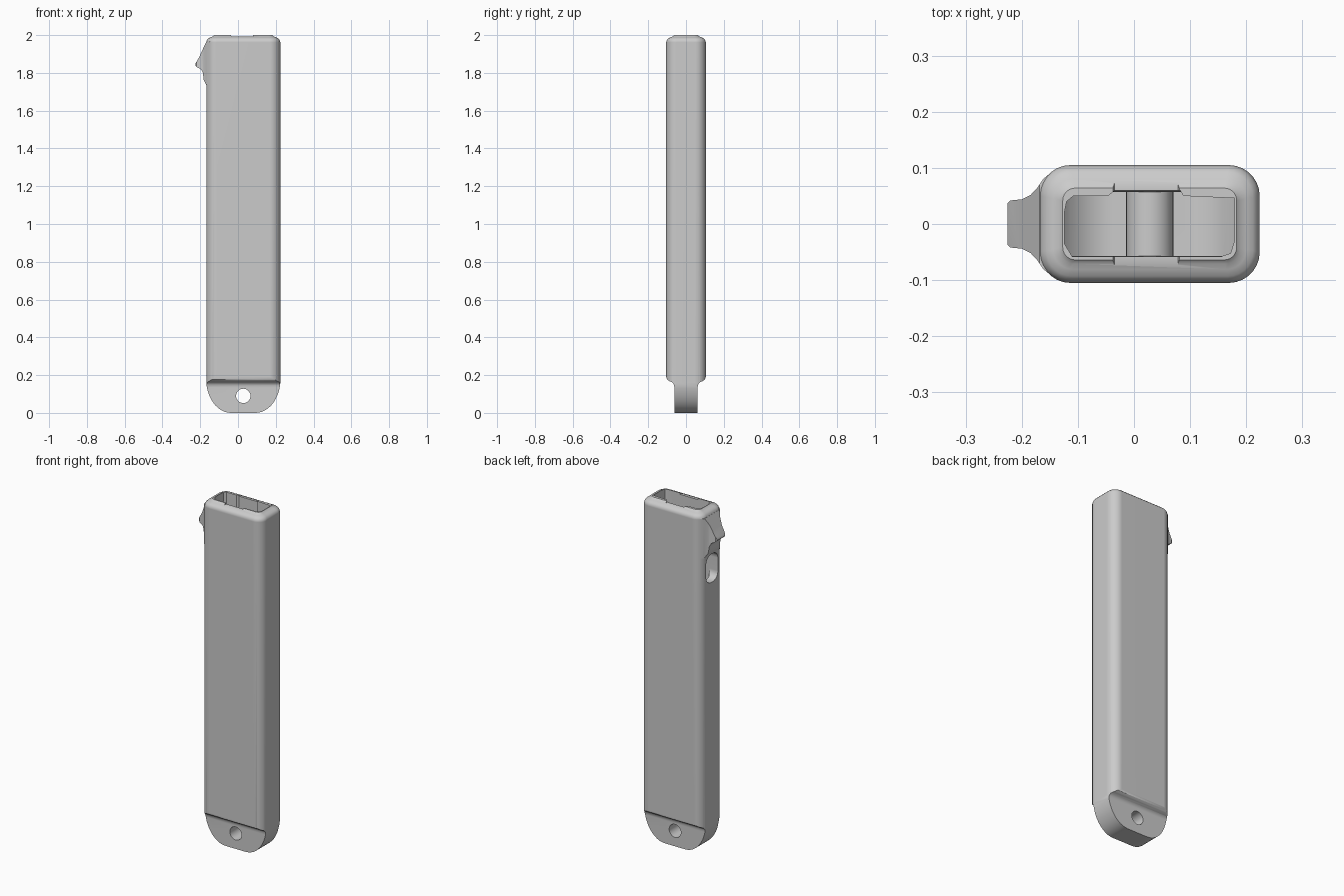
import bpy
import bmesh
import math
from mathutils import Vector

default = bpy.data.objects.get("Cube")
if default:
    bpy.data.objects.remove(default, do_unlink=True)

CX = 0.028            # centre line of the handle
HALF_X, HALF_Y = 0.196, 0.105


def loft(name, rings):
    """Solid skinned through rings holding equal numbers of points."""
    bm = bmesh.new()
    loops = [[bm.verts.new(p) for p in ring] for ring in rings]
    for a, b in zip(loops, loops[1:]):
        for i in range(len(a)):
            j = (i + 1) % len(a)
            bm.faces.new((a[i], a[j], b[j], b[i]))
    bm.faces.new(loops[0][::-1])
    bm.faces.new(loops[-1])
    bmesh.ops.recalc_face_normals(bm, faces=bm.faces)
    mesh = bpy.data.meshes.new(name)
    bm.to_mesh(mesh)
    bm.free()
    obj = bpy.data.objects.new(name, mesh)
    bpy.context.collection.objects.link(obj)
    return obj


def prism(name, points, axis, lo, hi):
    """Extrude a 2D outline along the given axis."""
    def place(p, depth):
        co = list(p)
        co.insert(axis, depth)
        return Vector(co)
    return loft(name, [[place(p, d) for p in points] for d in (lo, hi)])


def rounded_rect(cx, cy, hx, hy, r, steps=7):
    points = []
    corners = ((1, 1), (-1, 1), (-1, -1), (1, -1))
    for k, (sx, sy) in enumerate(corners):
        for i in range(steps + 1):
            a = math.pi / 2 * (k + i / steps)
            points.append((cx + sx * (hx - r) + r * math.cos(a),
                           cy + sy * (hy - r) + r * math.sin(a)))
    return points


def mirrored(half, centre=0):
    """Close an outline from its positive half."""
    return ([(centre + a, b) for a, b in half]
            + [(centre - a, b) for a, b in reversed(half)])


def combine(obj, tool, operation):
    tool.hide_render = True
    mod = obj.modifiers.new("combine", 'BOOLEAN')
    mod.operation = operation
    mod.solver = 'EXACT'
    mod.object = tool
    bpy.context.view_layer.objects.active = obj
    bpy.ops.object.modifier_apply(modifier=mod.name)
    bpy.data.objects.remove(tool, do_unlink=True)


def handle_solid(name, inset, levels):
    """Rounded bar narrowing to a flat, round-ended tab."""
    rings = []
    for z, shrink in levels:
        s = inset + shrink
        outline = rounded_rect(CX, 0, HALF_X - s, HALF_Y - s, max(0.055 - s * 0.8, 0.012))
        rings.append([(x, y, z) for x, y in outline])
    solid = loft(name, rings)
    tab = 0.061 - inset
    side = [(tab, -0.1), (tab, 0.135), (tab + 0.003, 0.15), (tab + 0.012, 0.162),
            (0.09 - inset, 0.169), (0.1 - inset, 0.178), (0.105 - inset, 0.19),
            (0.15, 0.2), (0.15, 2.3)]
    combine(solid, prism("side_outline", mirrored(side), 0, -1, 1), 'INTERSECT')
    # The tab end sweeps round to a short flat foot
    front = [(0.065, inset)]
    for i in range(1, 13):
        a = math.pi / 2 * i / 12
        front.append((0.065 + (0.132 - inset) * math.sin(a),
                      inset + 0.18 * (1 - math.cos(a))))
    front += [(0.3, 0.19), (0.3, 2.3)]
    combine(solid, prism("front_outline", mirrored(front, CX), 1, -1, 1), 'INTERSECT')
    return solid


# Outer body with a softly crowned top
handle = handle_solid("handle", 0, [
    (-0.05, 0), (1.962, 0), (1.975, 0.004), (1.984, 0.012),
    (1.989, 0.024), (1.993, 0.034), (2.0, 0.041)])

# Thumb catch: flared plan cut to a wedge profile
plan = [(-0.1, 0.09), (-0.15, 0.09), (-0.162, 0.08), (-0.172, 0.065), (-0.184, 0.052),
        (-0.2, 0.044), (-0.22, 0.042), (-0.226, 0.036)]
plan += [(x, -y) for x, y in reversed(plan)]
wedge = [(-0.1, 1.965), (-0.168, 1.965), (-0.182, 1.935), (-0.205, 1.885), (-0.225, 1.85),
         (-0.225, 1.838), (-0.215, 1.829), (-0.195, 1.818), (-0.186, 1.8),
         (-0.181, 1.76), (-0.167, 1.735), (-0.1, 1.735)]
catch = prism("thumb_catch", plan, 2, 1.6, 1.99)
combine(catch, prism("catch_profile", wedge, 1, -0.2, 0.2), 'INTERSECT')
combine(handle, catch, 'UNION')

# Hollow with a shallow groove along the back wall
opening = [(-0.11, -0.058), (0.155, -0.058), (0.172, -0.052), (0.179, -0.03), (0.179, 0.046),
           (0.088, 0.05), (0.082, 0.06), (-0.034, 0.06), (-0.046, 0.05),
           (-0.108, 0.05), (-0.12, 0.04), (-0.124, 0.02), (-0.124, -0.035)]
cavity = handle_solid("cavity", 0.004, [(-0.05, 0), (2.2, 0)])
combine(cavity, prism("opening", opening, 2, -0.1, 2.1), 'INTERSECT')


def disc(radius):
    return [(CX + radius * math.cos(math.tau * i / 32),
             0.09 + radius * math.sin(math.tau * i / 32)) for i in range(32)]


# A sleeve round the cord hole crosses the hollow
combine(cavity, prism("sleeve", disc(0.042), 1, -0.2, 0.2), 'DIFFERENCE')
combine(handle, cavity, 'DIFFERENCE')
combine(handle, prism("cord_hole", disc(0.038), 1, -0.2, 0.2), 'DIFFERENCE')

# Slot below the thumb catch
slot = rounded_rect(0, 1.652, 0.054, 0.082, 0.045)
combine(handle, prism("slot", slot, 0, -0.3, -0.1), 'DIFFERENCE')

# Shallow dip in the middle of the rim
dip = [(-0.045, 2.02), (-0.035, 1.992), (0.078, 1.992), (0.088, 2.02)]
combine(handle, prism("rim_dip", dip, 1, -0.2, 0.2), 'DIFFERENCE')

bpy.ops.object.select_all(action='DESELECT')
handle.select_set(True)
bpy.context.view_layer.objects.active = handle
bpy.ops.object.shade_smooth_by_angle(angle=math.radians(35))
normals = handle.modifiers.new("even_shading", 'WEIGHTED_NORMAL')
normals.keep_sharp = True
